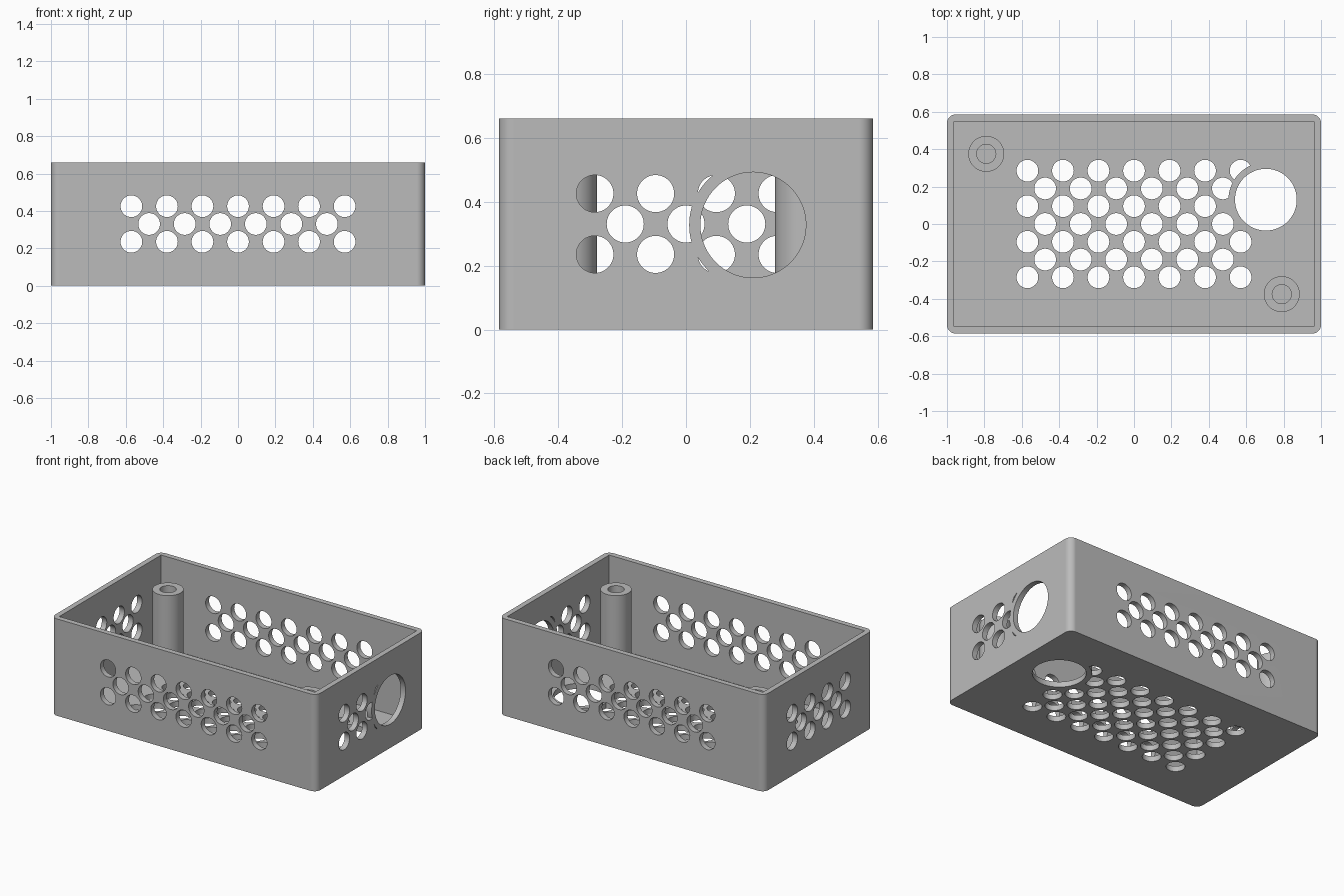
import bpy, bmesh
from math import radians
from mathutils import Matrix, Vector

old = bpy.data.objects.get("Cube")
if old:
    bpy.data.objects.remove(old, do_unlink=True)

L, W, H = 2.0, 1.17, 0.66        # outer size
T = 0.037                        # wall and floor thickness
PITCH, HOLE_R = 0.19, 0.058      # vent pattern
PORT_R, RIM_R = 0.165, 0.2       # large openings and the solid rim kept around them

grey = bpy.data.materials.new("plain grey")
grey.use_nodes = True
grey.diffuse_color = (0.5, 0.5, 0.5, 1)
grey.node_tree.nodes["Principled BSDF"].inputs["Base Color"].default_value = (0.5, 0.5, 0.5, 1)

AXIS = {"x": Matrix.Rotation(radians(90), 4, "Y"),
        "y": Matrix.Rotation(radians(90), 4, "X"),
        "z": Matrix.Identity(4)}


def finish(name, bm):
    mesh = bpy.data.meshes.new(name)
    bm.to_mesh(mesh)
    bm.free()
    mesh.materials.append(grey)
    obj = bpy.data.objects.new(name, mesh)
    bpy.context.collection.objects.link(obj)
    return obj


def box(name, size, centre, corner=0):
    bm = bmesh.new()
    bmesh.ops.create_cube(bm, size=1, matrix=Matrix.Translation(centre) @ Matrix.Diagonal((*size, 1)))
    if corner:
        upright = [e for e in bm.edges if abs(e.verts[0].co.z - e.verts[1].co.z) > 0.1]
        bmesh.ops.bevel(bm, geom=upright, offset=corner, segments=8, profile=0.5, affect="EDGES")
    return finish(name, bm)


def cylinders(name, centres, radius, depth, axis, sides=48):
    bm = bmesh.new()
    for c in centres:
        bmesh.ops.create_cone(bm, cap_ends=True, segments=sides, radius1=radius, radius2=radius,
                              depth=depth, matrix=Matrix.Translation(c) @ AXIS[axis])
    return finish(name, bm)


def activate(obj):
    bpy.ops.object.select_all(action="DESELECT")
    obj.select_set(True)
    bpy.context.view_layer.objects.active = obj


def cut(target, cutter):
    mod = target.modifiers.new("cut", "BOOLEAN")
    mod.operation, mod.solver, mod.object = "DIFFERENCE", "EXACT", cutter
    activate(target)
    bpy.ops.object.modifier_apply(modifier=mod.name)
    bpy.data.objects.remove(cutter, do_unlink=True)


def smooth(obj):
    activate(obj)
    bpy.ops.object.shade_smooth_by_angle(angle=radians(30))
    obj.modifiers.new("even normals", "WEIGHTED_NORMAL").keep_sharp = True


def stagger(columns, rows):
    """Rows of holes, alternating between full and one fewer, centred on the origin."""
    spots = []
    for r in range(rows):
        n = columns - r % 2
        v = (r - (rows - 1) / 2) * PITCH / 2
        spots += [((c - (n - 1) / 2) * PITCH, v) for c in range(n)]
    return spots


# Open tray with rounded upright corners
tray = box("tray", (L, W, H), (0, 0, H / 2), corner=0.045)
cut(tray, box("cavity", (L - 2 * T, W - 2 * T, H), (0, 0, H / 2 + T)))

# Vents in the front and back walls
for s in (-1, 1):
    cut(tray, cylinders("long_vents", [(u, s * W / 2, H / 2 + v) for u, v in stagger(7, 3)],
                        HOLE_R, 0.2, "y"))

# Vents in the plain end wall
cut(tray, cylinders("end_vents", [(-L / 2, u, H / 2 + v) for u, v in stagger(4, 3)],
                    HOLE_R, 0.2, "x"))

# Vents in the other end wall and the floor, kept clear of a large round opening
for axis, port, spots in (
        ("x", Vector((L / 2, 0.21, 0.327)), [(L / 2, u, H / 2 + v) for u, v in stagger(4, 3)]),
        ("z", Vector((0.705, 0.13, 0)), [(u, v, 0) for u, v in stagger(7, 7)])):
    vents = cylinders("vents", spots, HOLE_R, 0.2, axis)
    cut(vents, cylinders("rim", [port], RIM_R, 0.4, axis, 96))
    cut(tray, vents)
    cut(tray, cylinders("port", [port], PORT_R, 0.2, axis, 96))
smooth(tray)

# Hollow screw posts in two opposite corners
POST_TOP = 0.54
for name, s in (("back_right_post", -1), ("front_left_post", 1)):
    at = (s * 0.79, -s * 0.375, (POST_TOP + T) / 2)
    post = cylinders(name, [at], 0.096, POST_TOP - T, "z", 64)
    cut(post, cylinders("bore", [at], 0.051, 1, "z"))
    smooth(post)
